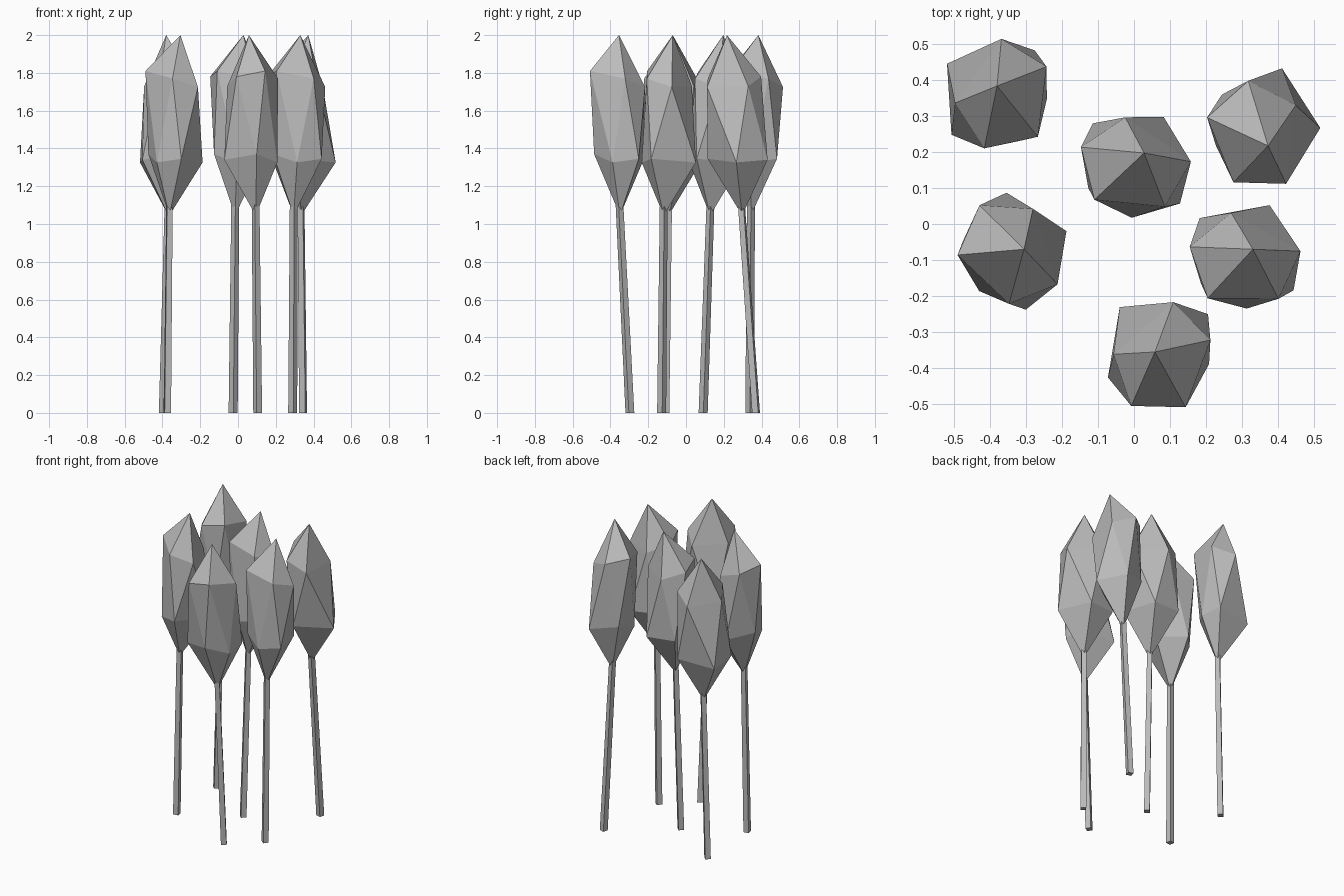
import bpy, bmesh
from math import radians
from mathutils import Vector, Matrix

cube = bpy.data.objects.get("Cube")
if cube:
    bpy.data.objects.remove(cube, do_unlink=True)

grey = bpy.data.materials.new("plain_grey")
grey.use_nodes = True
grey.diffuse_color = (0.5, 0.5, 0.5, 1)
grey.node_tree.nodes["Principled BSDF"].inputs["Base Color"].default_value = (0.5, 0.5, 0.5, 1)

TOP = 2.0
# Crown corners measured from the tip axis: x, y, height
UPPER = [(-.11, -.046, 1.73), (-.03, -.172, 1.78), (.118, -.14, 1.81),
         (.143, .055, 1.77), (.019, .132, 1.725)]
LOWER = [(-.11, -.132, 1.34), (.07, -.151, 1.37), (.155, -.033, 1.326),
         (.121, .102, 1.345), (-.122, .065, 1.326)]
FOOT = Vector((.035, -.035, 1.045))


def finish(bm, name, spin, tip, lean):
    """Spin the part, lean it about the tip and place it."""
    turn = Matrix.Rotation(radians(spin), 3, 'Z')
    for v in bm.verts:
        p = turn @ v.co
        drop = p.z - TOP
        v.co = (p.x + tip[0] + lean[0] * drop, p.y + tip[1] + lean[1] * drop, p.z)
    bmesh.ops.recalc_face_normals(bm, faces=bm.faces[:])
    mesh = bpy.data.meshes.new(name)
    bm.to_mesh(mesh)
    bm.free()
    mesh.materials.append(grey)
    bpy.context.collection.objects.link(bpy.data.objects.new(name, mesh))


def crown(name, *place):
    """Faceted crown: a tip, two staggered rings of five and a foot."""
    bm = bmesh.new()
    tip, foot = bm.verts.new((0, 0, TOP)), bm.verts.new(FOOT)
    up = [bm.verts.new(c) for c in UPPER]
    low = [bm.verts.new(c) for c in LOWER]
    for i in range(5):
        j = (i + 1) % 5
        for tri in ((tip, up[i], up[j]), (up[i], low[i], up[j]),
                    (up[j], low[i], low[j]), (foot, low[j], low[i])):
            bm.faces.new(tri)
    finish(bm, name, *place)


def trunk(name, *place):
    """Thin square trunk reaching just inside the crown."""
    height = 1.11
    bm = bmesh.new()
    bmesh.ops.create_cone(bm, cap_ends=True, segments=4, radius1=.024, radius2=.021, depth=height,
                          matrix=Matrix.Translation((FOOT.x, FOOT.y, height / 2)))
    finish(bm, name, *place)


# Each tree: spin, tip position, lean
TREES = {
    "back_right": (0, (-.38, .383), (.025, .005)),
    "middle": (-88, (.028, .197), (.01, .035)),
    "back_left": (-151, (.372, .217), (-.01, -.07)),
    "front_right": (-126, (-.305, -.07), (.01, .015)),
    "side_left": (-83, (.33, -.07), (.005, .01)),
    "front": (-13, (.058, -.355), (-.01, -.05)),
}
for label, place in TREES.items():
    crown(label + "_crown", *place)
    trunk(label + "_trunk", *place)
